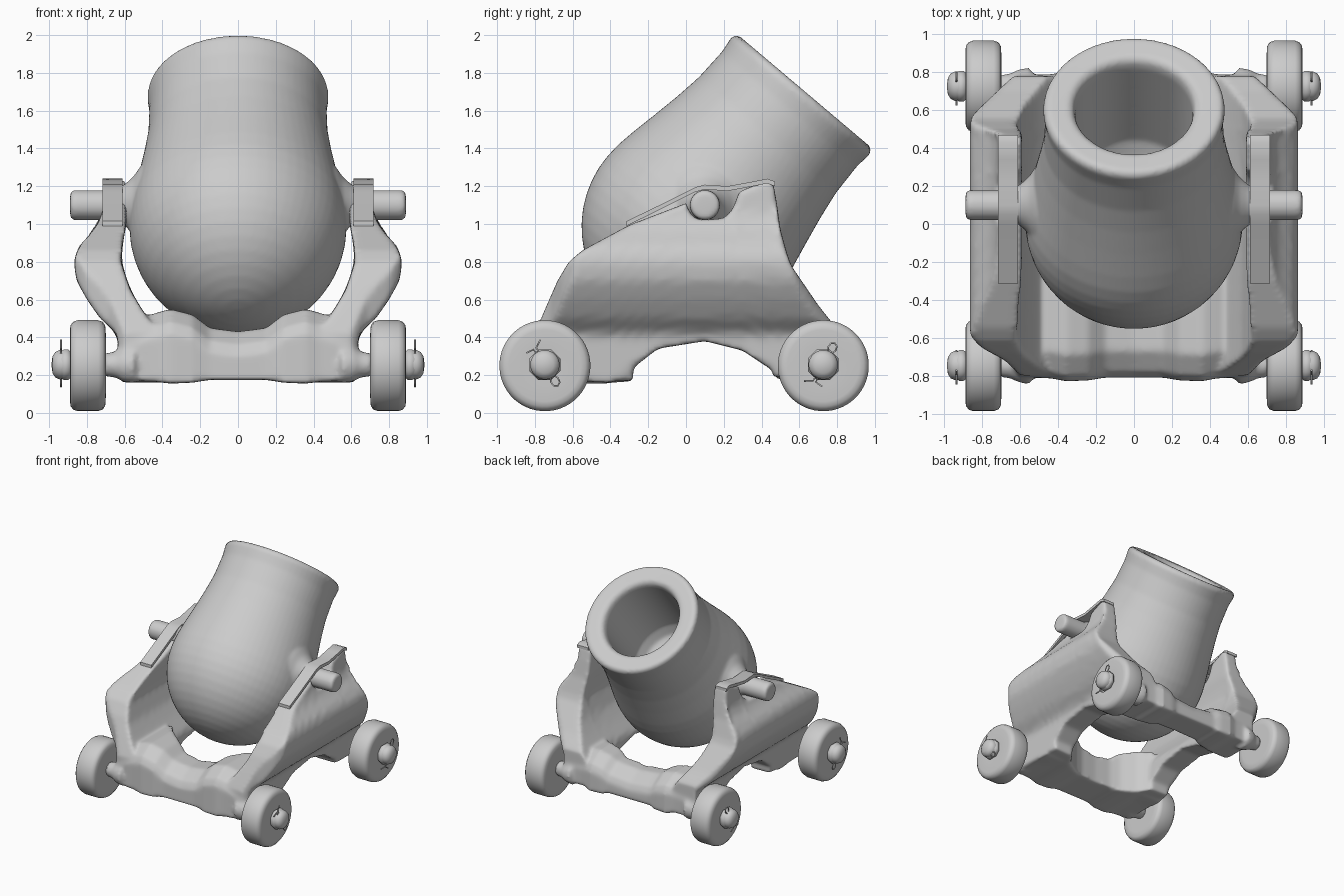
import bpy, bmesh, math
from mathutils import Vector

if "Cube" in bpy.data.objects:
    bpy.data.objects.remove(bpy.data.objects["Cube"])


def select(*objs):
    bpy.ops.object.select_all(action='DESELECT')
    for o in objs:
        o.select_set(True)
    bpy.context.view_layer.objects.active = objs[0]


def loft(name, rings, angle=35):
    """Skin a list of equal-length rings and cap both ends."""
    bm = bmesh.new()
    loops = [[bm.verts.new(p) for p in ring] for ring in rings]
    n = len(rings[0])
    for a, b in zip(loops, loops[1:]):
        for i in range(n):
            j = (i + 1) % n
            bm.faces.new((a[i], a[j], b[j], b[i]))
    bm.faces.new(loops[0])
    bm.faces.new(loops[-1])
    bmesh.ops.remove_doubles(bm, verts=bm.verts, dist=1e-5)
    bmesh.ops.recalc_face_normals(bm, faces=bm.faces)
    mesh = bpy.data.meshes.new(name)
    bm.to_mesh(mesh)
    bm.free()
    obj = bpy.data.objects.new(name, mesh)
    bpy.context.collection.objects.link(obj)
    select(obj)
    bpy.ops.object.shade_smooth_by_angle(angle=math.radians(angle))
    return obj


def lathe(name, profile, origin, axis, seg=48, angle=35):
    """Revolve (radius, distance) points around an axis."""
    axis = Vector(axis).normalized()
    u = axis.orthogonal().normalized()
    v = axis.cross(u)
    rings = []
    for r, d in profile:
        c = Vector(origin) + axis * d
        rings.append([c + u * r * math.cos(a) + v * r * math.sin(a)
                      for a in (2 * math.pi * (i + .5) / seg for i in range(seg))])
    return loft(name, rings, angle)


def blend(name, parts, voxel, iterations):
    """Merge overlapping parts into one softly blended casting."""
    select(*parts)
    bpy.ops.object.join()
    obj = parts[0]
    obj.name = name
    remesh = obj.modifiers.new("remesh", 'REMESH')
    remesh.mode = 'VOXEL'
    remesh.voxel_size = voxel
    soften = obj.modifiers.new("soften", 'SMOOTH')
    soften.iterations = iterations
    for m in ("remesh", "soften"):
        bpy.ops.object.modifier_apply(modifier=m)
    bpy.ops.object.shade_smooth()


def interp(table, t):
    if t <= table[0][0]:
        return table[0][1]
    for (a, va), (b, vb) in zip(table, table[1:]):
        if t <= b:
            return va + (vb - va) * (t - a) / (b - a)
    return table[-1][1]


# Barrel: tilted, with round breech and hollow bore, trunnions blended on
R, T = .575, .935
profile = [(0, .80), (.15, .79), (.26, .73), (.30, .64), (.31, .06), (.32, .02), (.345, 0),
           (.45, -.005), (.47, .005), (.48, .03), (.475, .07), (.469, .12), (.475, .3),
           (.497, .45), (.525, .6), (.555, .75), (.571, .85)]
profile += [(R * math.cos(a), T + R * math.sin(a)) for a in (math.pi / 2 * i / 12 for i in range(12))]
profile += [(0, T + R)]
TRUNNION = [(0, .40), (.25, .45), (.20, .52), (.15, .555), (.11, .60), (.08, .65), (.08, .87),
            (.07, .888), (0, .89)]
barrel = [lathe("barrel", profile, (0, .625, 1.70), (0, -.645, -.763), 64)]
barrel += [lathe("trunnion", TRUNNION, (0, .10, 1.10), (s, 0, 0), 32) for s in (1, -1)]
blend("barrel", barrel, .014, 5)

# Carriage cheeks: side outline (top, bottom) and bowed thickness by height
TOP = [(-.80, .42), (-.75, .54), (-.68, .70), (-.62, .80), (-.55, .86), (-.3, .995), (0, 1.11), (.03, 1.04),
       (.08, 1.02), (.2, 1.03), (.25, 1.08), (.28, 1.17), (.42, 1.23), (.465, 1.225), (.50, .97),
       (.55, .79), (.7, .57), (.78, .47)]
BOTTOM = [(-.8, .18), (-.4, .16), (-.34, .19), (-.15, .34), (.1, .38), (.3, .33), (.42, .25),
          (.5, .2), (.78, .2)]
OUTER = [(.16, .62), (.42, .64), (.5, .73), (.6, .80), (.7, .855), (.8, .87), (.88, .845),
         (.97, .76), (1.05, .72), (1.22, .71)]
INNER = [(.16, .41), (.42, .42), (.55, .51), (.65, .57), (.8, .62), (.9, .61), (1.0, .59), (1.22, .59)]
LIMIT = [(-.8, .60), (-.72, .68), (-.65, .81), (-.57, .88), (.55, .88), (.78, .64)]


def cheek(side):
    rings = []
    for k in range(80):
        y = -.80 + 1.58 * k / 79
        top, bottom, lim = interp(TOP, y), interp(BOTTOM, y), interp(LIMIT, y)
        zs = [bottom + (top - bottom) * i / 16 for i in range(17)]
        out = [(side * min(interp(OUTER, z), lim), y, z) for z in zs]
        inn = [(side * min(interp(INNER, z), lim - .1), y, z) for z in zs]
        rings.append(out + inn[::-1])
    return loft("cheek", rings)


def transom(half, s):
    """Cross beam from (x, outer y, inner y, bottom z, top z) stations, mirrored in x."""
    full = [(-x, *r) for x, *r in half[:0:-1]] + half
    return loft("transom", [[(x, a, c), (x, b, c), (x, b, d), (x, a + s * .14, d), (x, a + s * .03, d - .07),
                             (x, a, d - .13)] for x, a, b, c, d in full])


def collar(y, side):
    return lathe("collar", [(0, .50), (.10, .55), (.09, .61), (.068, .65), (.062, .71), (0, .71)],
                 (0, y, .255), (side, 0, 0), 24)


Y_FRONT, Y_BACK = -.747, .727
frame = [cheek(1), cheek(-1),
         transom([(0, -.81, -.50, .175, .43), (.15, -.81, -.49, .175, .45), (.24, -.825, -.46, .16, .52),
                  (.36, -.83, -.38, .155, .55), (.43, -.815, -.28, .165, .53), (.61, -.805, -.28, .17, .47)], 1),
         transom([(0, .54, .79, .19, .40)[0:1] + (.79, .54, .19, .40), (.2, .79, .53, .19, .42),
                  (.26, .805, .51, .175, .46), (.36, .81, .49, .17, .48), (.43, .79, .46, .19, .47),
                  (.61, .785, .46, .19, .46)], -1)]
frame += [collar(y, s) for y in (Y_FRONT, Y_BACK) for s in (1, -1)]
blend("carriage_frame", frame, .015, 9)

STRAP = [(-.315, 1.015), (-.15, 1.095), (.0, 1.170), (.05, 1.195), (.1, 1.208), (.22, 1.20),
         (.34, 1.222), (.43, 1.24), (.47, 1.225)]
WHEEL = [(0, .71), (.17, .70), (.212, .703), (.232, .715), (.241, .74), (.241, .85), (.233, .872),
         (.215, .886), (.19, .89), (.1, .885), (0, .885)]
PIN = [(.125, -.05), (.10, -.008), (-.07, -.008), (-.095, -.022), (-.12, -.018), (-.13, 0),
       (-.12, .018), (-.095, .022), (-.07, .008), (.10, .008), (.105, .05)]


def cotter_pin(name, x, y, z, u):
    curve = bpy.data.curves.new(name, 'CURVE')
    curve.dimensions = '3D'
    curve.bevel_depth = .005
    curve.bevel_resolution = 1
    curve.use_fill_caps = True
    sp = curve.splines.new('POLY')
    sp.points.add(len(PIN) - 1)
    for p, (a, b) in zip(sp.points, PIN):
        p.co = (x, y + a * u[0] - b * u[1], z + a * u[1] + b * u[0], 1)
    obj = bpy.data.objects.new(name, curve)
    bpy.context.collection.objects.link(obj)
    select(obj)
    bpy.ops.object.convert(target='MESH')


for side, tag in ((1, "right"), (-1, "left")):
    ax = (side, 0, 0)
    # Strap holding the trunnion down
    loft("strap_" + tag, [[(side * .612, y, z), (side * .718, y, z), (side * .718, y, z - .025),
                           (side * .612, y, z - .025)] for y, z in STRAP])
    # Wheels, hub knobs and cotter pins
    for y, end, u in ((Y_FRONT, "front", (-.53, .85)), (Y_BACK, "back", (-.47, -.88))):
        name = end + "_" + tag
        lathe("wheel_" + name, WHEEL, (0, y, .25), ax, 48, 50)
        lathe("hub_" + name, [(0, .87), (.07, .88), (.088, .90), (.088, .922), (.074, .94), (0, .94)],
              (0, y, .255), ax, 8, 50)
        lathe("axle_knob_" + name, [(0, .90), (.076, .905), (.078, .945), (.068, .967), (.045, .982),
                                    (0, .988)], (0, y, .255), ax, 24, 60)
        cotter_pin("cotter_pin_" + name, side * .937, y, .255, u)

# Axles
for y, end in ((Y_FRONT, "front"), (Y_BACK, "back")):
    lathe("axle_" + end, [(0, -.9), (.055, -.9), (.055, .9), (0, .9)], (0, y, .255), (1, 0, 0), 24)
